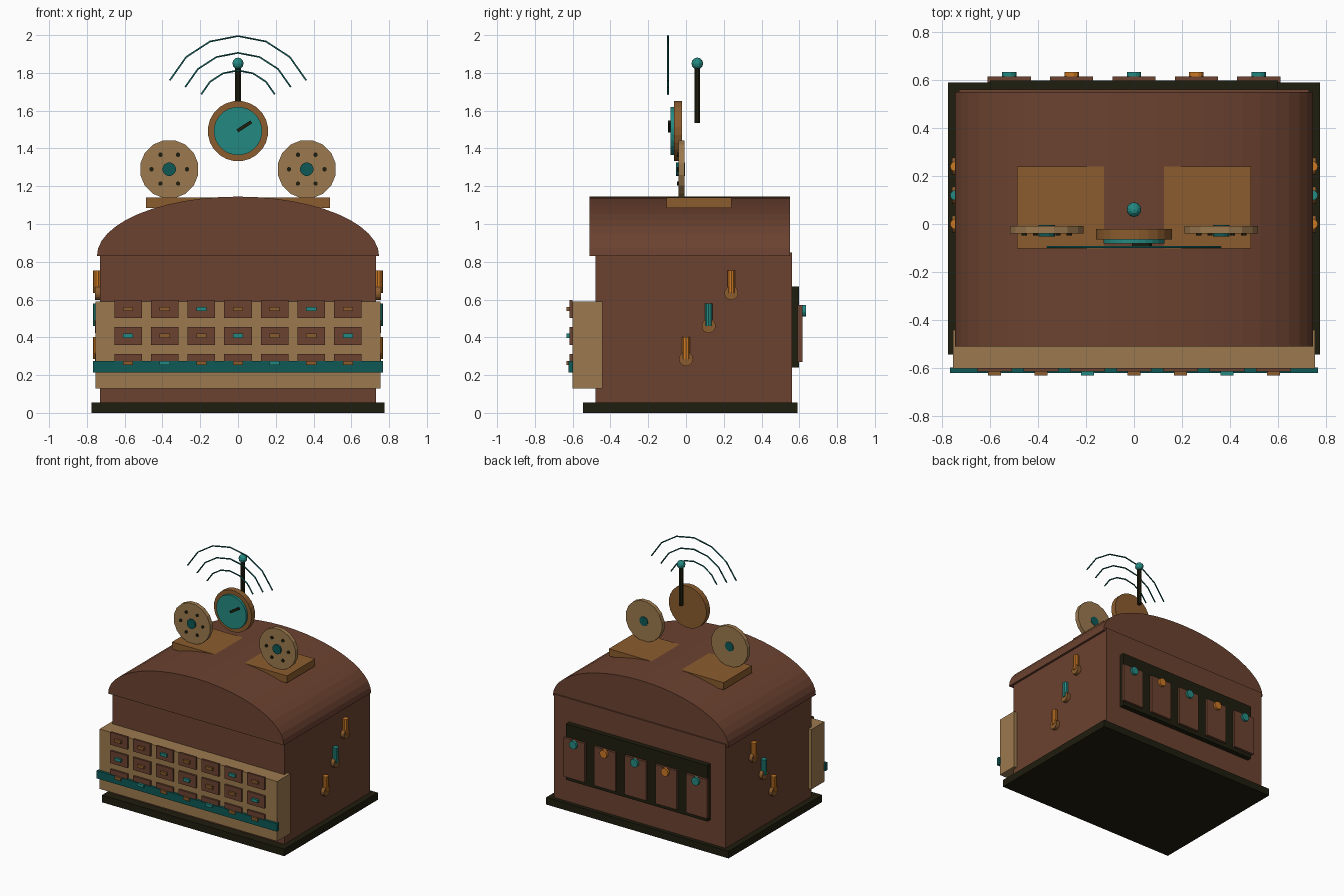
import bpy, bmesh, math
from mathutils import Matrix, Vector

if "Cube" in bpy.data.objects:
    bpy.data.objects.remove(bpy.data.objects["Cube"])


def material(name, rgb):
    m = bpy.data.materials.new(name)
    lin = [((c / 255 + 0.055) / 1.055) ** 2.4 if c > 10 else c / 255 / 12.92 for c in rgb]
    m.diffuse_color = (*lin, 1)
    m.use_nodes = True
    m.node_tree.nodes["Principled BSDF"].inputs["Base Color"].default_value = m.diffuse_color
    return m


BROWN = material("brown wood", (107, 66, 48))
TAN = material("tan", (156, 122, 79))
COPPER = material("copper", (139, 92, 46))
ORANGE = material("orange", (203, 120, 36))
TEAL = material("teal", (36, 138, 130))
DEEP = material("dark teal", (14, 90, 86))
DARK = material("dark iron", (31, 29, 14))


def finish(name, bm, mat):
    bmesh.ops.recalc_face_normals(bm, faces=bm.faces)
    me = bpy.data.meshes.new(name)
    bm.to_mesh(me)
    bm.free()
    me.materials.append(mat)
    ob = bpy.data.objects.new(name, me)
    bpy.context.collection.objects.link(ob)
    return ob


def box(name, x, y, z, mat):
    """Box from (min, max) pairs."""
    bm = bmesh.new()
    size = [b - a for a, b in (x, y, z)]
    mid = [(a + b) / 2 for a, b in (x, y, z)]
    bmesh.ops.create_cube(bm, size=1, matrix=Matrix.Translation(mid) @ Matrix.Diagonal((*size, 1)))
    return finish(name, bm, mat)


def rod(name, a, b, r, mat, sides=16):
    """Cylinder between two points, flats facing the axes."""
    a, b = Vector(a), Vector(b)
    d = b - a
    rot = d.to_track_quat('Z', 'Y').to_matrix().to_4x4()
    bm = bmesh.new()
    bmesh.ops.create_cone(bm, cap_ends=True, segments=sides, radius1=r, radius2=r, depth=d.length,
                          matrix=Matrix.Translation((a + b) / 2) @ rot @ Matrix.Rotation(math.pi / sides, 4, 'Z'))
    return finish(name, bm, mat)


# base and body
box("base", (-.775, .775), (-.545, .59), (0, .055), DARK)
box("body", (-.73, .73), (-.48, .56), (.05, .85), BROWN)

# barrel lid: half ellipse extruded along y
bm = bmesh.new()
ring = [bm.verts.new((.747 * math.cos(math.pi * i / 24), -.51, .83 + .315 * math.sin(math.pi * i / 24)))
        for i in range(25)]
face = bm.faces.new(ring)
ext = bmesh.ops.extrude_face_region(bm, geom=[face])
bmesh.ops.translate(bm, vec=(0, 1.06, 0), verts=[g for g in ext["geom"] if isinstance(g, bmesh.types.BMVert)])
finish("barrel_lid", bm, BROWN)

# front console with drawers and rail
box("console", (-.755, .755), (-.602, -.443), (.13, .59), TAN)
box("console_rail", (-.767, .767), (-.621, -.598), (.215, .275), DEEP)
for row, z in enumerate((.55, .408, .265)):
    for col in range(7):
        x = (col - 3) * .194
        box("drawer", (x - .073, x + .073), (-.616, -.6), (z - .048, z + .048), BROWN)
        mat = TEAL if col % 3 == (row + 2) % 3 else COPPER
        box("drawer_handle", (x - .027, x + .027), (-.632, -.614), (z - .011, z + .011), mat)

# back panel with doors and knobs
box("back_panel", (-.6, .6), (.55, .598), (.24, .67), DARK)
for i in range(5):
    x = (i - 2) * .26
    box("back_door", (x - .09, x + .09), (.59, .616), (.27, .57), BROWN)
    rod("back_knob", (x, .61, .54), (x, .634, .54), .031, ORANGE if i % 2 else TEAL, 12)

# side levers on both sides
for s in (-1, 1):
    for i in range(3):
        y, z = .12 * i, .285 + .175 * i
        rod("lever_pivot", (s * .72, y, z), (s * .758, y, z), .037, COPPER, 16)
        rod("lever", (s * .746, y, z), (s * .746, y, z + .118), .021, TEAL if i == 1 else ORANGE, 10)

# roof platform and reels
box("roof_platform", (-.488, .488), (-.103, .24), (1.085, 1.14), COPPER)
for s in (-1, 1):
    x, z = s * .364, 1.29
    rod("reel", (x, -.04, z), (x, -.008, z), .156, TAN, 16)
    rod("reel_hub", (x, -.052, z), (x, -.004, z), .036, DEEP, 12)
    for k in range(6):
        t = k * math.pi / 3
        px, pz = x + .094 * math.cos(t), z + .088 * math.sin(t)
        rod("reel_hole", (px, -.047, pz), (px, -.035, pz), .012, DARK, 8)

# dial with needle
rod("dial_rim", (0, -.064, 1.492), (0, -.02, 1.492), .16, COPPER, 24)
rod("dial_face", (0, -.082, 1.492), (0, -.06, 1.492), .128, TEAL, 24)
needle = box("dial_needle", (-.004, .084), (-.094, -.08), (-.009, .009), DARK)
needle.data.transform(Matrix.Translation((0, 0, 1.495)) @ Matrix.Rotation(-math.radians(33), 4, 'Y'))

# antenna
rod("antenna_mast", (0, .06, 1.535), (0, .06, 1.84), .016, DARK, 8)
bm = bmesh.new()
bmesh.ops.create_uvsphere(bm, u_segments=10, v_segments=6, radius=.031, matrix=Matrix.Translation((0, .06, 1.85)))
finish("antenna_ball", bm, TEAL)

# signal waves: thin arc tubes
for r in (.395, .306, .213):
    cu = bpy.data.curves.new("signal_wave", 'CURVE')
    cu.dimensions = '3D'
    cu.bevel_depth = .005
    cu.bevel_resolution = 1
    cu.use_fill_caps = True
    sp = cu.splines.new('POLY')
    sp.points.add(6)
    for i, p in enumerate(sp.points):
        t = math.radians(24 + 22 * i)
        p.co = (r * math.cos(t), -.096, 1.6 + r * math.sin(t), 1)
    cu.materials.append(DEEP)
    bpy.context.collection.objects.link(bpy.data.objects.new("signal_wave", cu))
